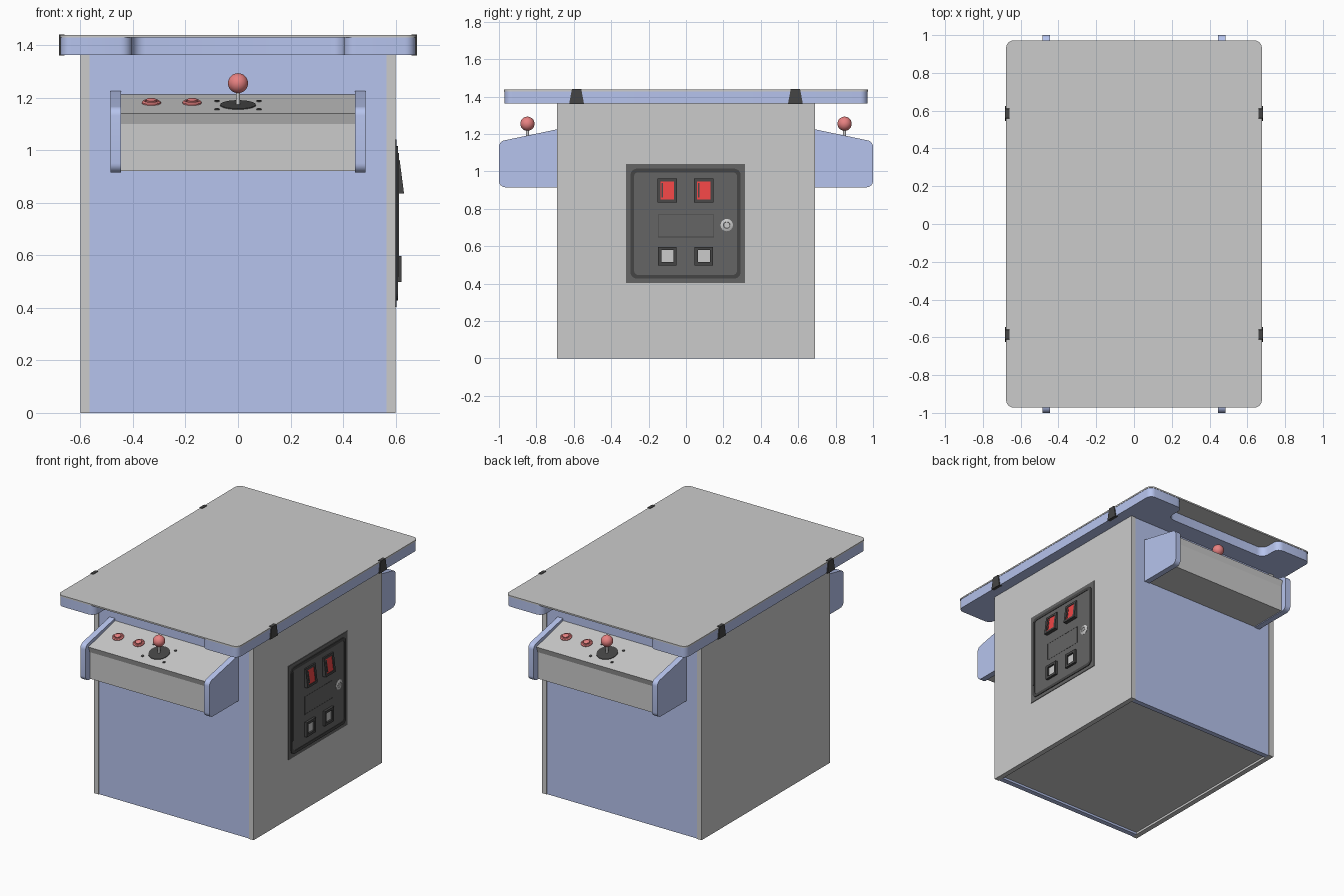
import bpy, bmesh
from math import pi, sin, cos, tan, atan
from mathutils import Vector, Matrix

if "Cube" in bpy.data.objects:
    bpy.data.objects.remove(bpy.data.objects["Cube"])


def material(name, r, g, b):
    m = bpy.data.materials.new(name)
    m.diffuse_color = (r, g, b, 1)
    m.use_nodes = True
    m.node_tree.nodes["Principled BSDF"].inputs["Base Color"].default_value = m.diffuse_color
    return m


BLUE = material("blue_laminate", .47, .55, .85)
DARK = material("dark_metal", .13, .13, .13)
BLACK = material("black_plastic", .06, .06, .06)
RED = material("red_plastic", .80, .22, .22)
SLOT_RED = material("slot_red", .85, .06, .06)
TURN = Matrix.Rotation(pi, 4, 'Z')


def finish(name, bm, mat=None, smooth=False):
    bmesh.ops.remove_doubles(bm, verts=bm.verts, dist=1e-5)
    bmesh.ops.recalc_face_normals(bm, faces=bm.faces)
    me = bpy.data.meshes.new(name)
    bm.to_mesh(me)
    bm.free()
    ob = bpy.data.objects.new(name, me)
    bpy.context.collection.objects.link(ob)
    if mat:
        me.materials.append(mat)
    if smooth:
        bpy.ops.object.select_all(action='DESELECT')
        ob.select_set(True)
        bpy.context.view_layer.objects.active = ob
        bpy.ops.object.shade_smooth_by_angle(angle=.6)
    return ob


def place(axis, a, b, h):
    return {'x': (h, a, b), 'y': (a, h, b), 'z': (a, b, h)}[axis]


def fillet(pts, radii, n=6):
    """Round the corners of a 2D outline."""
    out = []
    for i, p in enumerate(pts):
        r = radii[i] if isinstance(radii, (list, tuple)) else radii
        p = Vector(p)
        if r == 0:
            out.append(p)
            continue
        u = (Vector(pts[i - 1]) - p).normalized()
        v = (Vector(pts[(i + 1) % len(pts)]) - p).normalized()
        half = u.angle(v) / 2
        c = p + (u + v).normalized() * r / sin(half)
        s, e = p + u * r / tan(half) - c, p + v * r / tan(half) - c
        ang = s.angle(e)
        for k in range(n + 1):
            t = k / n
            out.append(c + (s * sin((1 - t) * ang) + e * sin(t * ang)) / sin(ang))
    return out


def rect(a0, a1, b0, b1):
    return [(a0, b0), (a1, b0), (a1, b1), (a0, b1)]


def prism(name, pts, axis, lo, hi, mat=None, smooth=False):
    bm = bmesh.new()
    f = bm.faces.new([bm.verts.new(place(axis, p[0], p[1], lo)) for p in pts])
    top = bmesh.ops.extrude_face_region(bm, geom=[f])['geom']
    d = Vector(place(axis, 0, 0, hi - lo))
    bmesh.ops.translate(bm, vec=d, verts=[g for g in top if isinstance(g, bmesh.types.BMVert)])
    return finish(name, bm, mat, smooth)


def box(name, x, y, z, mat=None):
    return prism(name, rect(*x, *y), 'z', *z, mat)


def ring(name, outer, inner, lo, hi, mat):
    """Frame facing +x; hi gives the front depth at height z."""
    bm = bmesh.new()
    loops = []
    for pts, front in ((outer, 0), (outer, 1), (inner, 1), (inner, 0)):
        loops.append([bm.verts.new((hi(p[1]) if front else lo, p[0], p[1])) for p in pts])
    n = len(outer)
    for k in range(4):
        a, b = loops[k], loops[(k + 1) % 4]
        for i in range(n):
            j = (i + 1) % n
            bm.faces.new((a[i], a[j], b[j], b[i]))
    return finish(name, bm, mat)


def lathe(name, prof, matrix, mat=None, seg=32):
    bm = bmesh.new()
    vs = [bm.verts.new((r, 0, z)) for r, z in prof]
    es = [bm.edges.new(e) for e in zip(vs, vs[1:])]
    bmesh.ops.spin(bm, geom=vs + es, axis=(0, 0, 1), cent=(0, 0, 0), angle=2 * pi, steps=seg)
    bm.transform(matrix)
    return finish(name, bm, mat, True)


# Cabinet body
for side, x in (("left", (-.6, -.565)), ("right", (.565, .6))):
    box(side + "_side_panel", x, (-.69, .69), (0, 1.362))
for end, y in (("front", (-.685, -.65)), ("back", (.65, .685))):
    box(end + "_end_panel", (-.565, .565), y, (0, 1.362), BLUE)
box("cabinet_floor", (-.565, .565), (-.65, .65), (.015, .04))

# Table top: blue underframe notched at both ends, with a glass sheet over it
half = [(.675, -.97), (.675, .97), (.403, .97), (.403, .82), (-.403, .82), (-.403, .97)]
rad = [.04, .04, .045, .05, .05, .045]
outline = fillet(half[1:] + [(-.675, .97)] + [(-x, -y) for x, y in half[1:]] + [(.675, -.97)],
                 (rad[1:] + [.04]) * 2)
prism("table_underframe", outline, 'z', 1.362, 1.428, BLUE, True)
prism("glass_top", fillet(rect(-.677, .677, -.972, .972), .04), 'z', 1.428, 1.438, None, True)

# Glass clips
for sx in (-1, 1):
    for y in (-.585, .585):
        prism("glass_clip", [(y - .04, 1.36), (y + .04, 1.36), (y + .025, 1.441), (y - .025, 1.441)],
              'x', sx * .66, sx * .682, BLACK)

# Control panels, one at each end
SLOPE = atan(.25)


def on_panel(x, y):
    return Matrix.Translation((x, y, 1.14 + .25 * (y + .97))) @ Matrix.Rotation(SLOPE, 4, 'X')


cheek = fillet([(-.685, .915), (-1, .915), (-1, 1.16), (-.685, 1.226)], [0, .035, .035, 0])
for end in ("front", "back"):
    parts = []
    for x in (-.485, .445):
        parts.append(prism(end + "_panel_cheek", cheek, 'x', x, x + .04, BLUE, True))
    parts.append(prism(end + "_control_box", [(-.685, .92), (-.955, .92), (-.955, 1.10),
                 (-.97, 1.14), (-.685, 1.211)], 'x', -.445, .445))
    for x in (-.33, -.175):
        m = on_panel(x, -.815)
        parts.append(lathe(end + "_button_rim", [(0, 0), (.036, 0), (.036, .005), (.03, .01),
                                                 (.024, .01), (.022, .006), (0, .006)], m, RED))
        parts.append(lathe(end + "_button_plunger", [(0, 0), (.02, 0), (.02, .014), (.016, .017),
                                                     (0, .018)], m, RED))
    m = on_panel(0, -.845)
    parts.append(lathe(end + "_stick_dust_washer", [(0, 0), (.068, 0), (.067, .003), (0, .005)], m, BLACK))
    for x in (-.08, .08):
        for y in (-.91, -.785):
            parts.append(lathe(end + "_stick_bolt", [(0, 0), (.01, 0), (.009, .003), (0, .005)],
                               on_panel(x, y), BLACK, 12))
    parts.append(lathe(end + "_stick_shaft", [(0, 1.15), (.008, 1.15), (.008, 1.24), (0, 1.24)],
                       Matrix.Translation((0, -.848, 0)), None, 16))
    arc = [(.038 * sin(pi * k / 16), -.038 * cos(pi * k / 16)) for k in range(17)]
    parts.append(lathe(end + "_stick_ball", arc, Matrix.Translation((0, -.848, 1.255)), RED))
    if end == "back":
        for p in parts:
            p.matrix_world = TURN

# Coin door on the right side
box("coin_door_plate", (.598, .604), (-.32, .315), (.403, 1.04), DARK)
ring("coin_door_ridge", fillet(rect(-.297, .292, .427, 1.015), .035),
     fillet(rect(-.277, .272, .447, .995), .02), .6, lambda z: .609, BLACK)
box("coin_door_leaf", (.6, .606), (-.28, .275), (.445, .997), DARK)
box("coin_door_hinge", (.6, .612), (-.29, -.28), (.52, .99), BLACK)
ring("label_frame", rect(-.15, .15, .648, .77), rect(-.147, .147, .651, .767), .6, lambda z: .607, BLACK)
for y in (-.1, .095):
    # Coin slot with sloping bezel
    depth = lambda z: .632 - (z - .835) * .13
    ring("coin_slot_bezel", rect(y - .053, y + .053, .835, .962),
         rect(y - .036, y + .036, .85, .946), .6, depth, BLACK)
    prism("coin_slot_button", [(.6, .85), (.626, .85), (.613, .946), (.6, .946)],
          'y', y - .036, y + .036, SLOT_RED)
    prism("coin_slot_opening", [(.6, .86), (.628, .86), (.616, .938), (.6, .938)],
          'y', y - .03, y - .022, BLACK)
    # Coin return
    ring("coin_return_bezel", rect(y - .049, y + .049, .498, .597),
         rect(y - .032, y + .032, .515, .58), .6, lambda z: .622, BLACK)
    box("coin_return_flap", (.6, .61), (y - .032, y + .032), (.515, .58))
lathe("door_lock", [(0, 0), (.033, 0), (.033, .004), (.022, .009), (.018, .009), (.016, .005), (.008, .005),
                    (.008, .008), (0, .008)],
      Matrix.Translation((.604, .218, .713)) @ Matrix.Rotation(pi / 2, 4, 'Y'))
